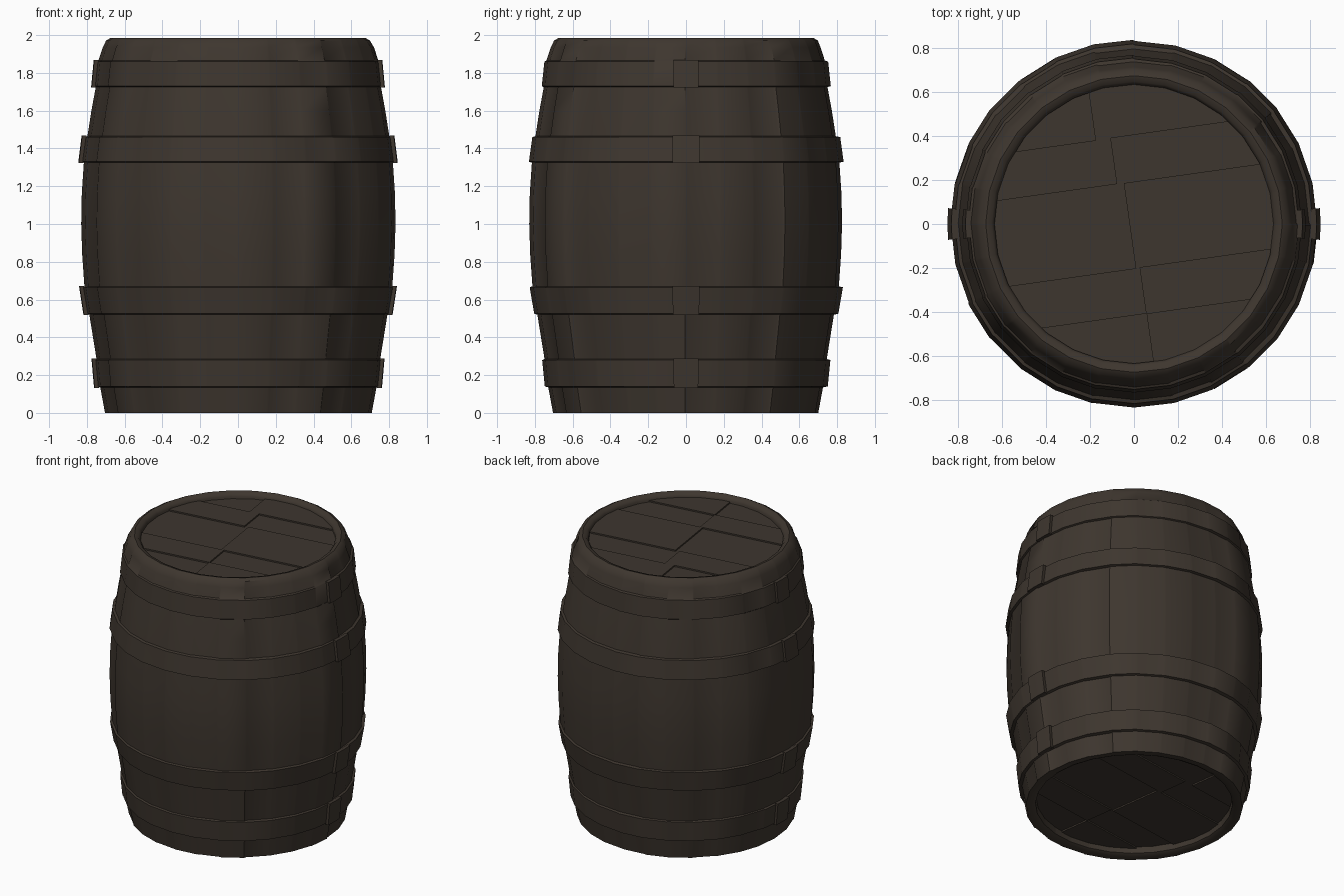
import bpy, bmesh, math, random
from mathutils import Vector

if "Cube" in bpy.data.objects:
    bpy.data.objects.remove(bpy.data.objects["Cube"])

random.seed(4)
STAVES = 28
wood = bpy.data.materials.new("dark brown wood")
wood.diffuse_color = (0.048, 0.037, 0.028, 1)
wood.use_nodes = True
wood.node_tree.nodes["Principled BSDF"].inputs["Base Color"].default_value = wood.diffuse_color


def finish(name, bm, angle=35):
    bmesh.ops.recalc_face_normals(bm, faces=bm.faces)
    me = bpy.data.meshes.new(name)
    bm.to_mesh(me)
    bm.free()
    ob = bpy.data.objects.new(name, me)
    bpy.context.collection.objects.link(ob)
    me.materials.append(wood)
    bpy.ops.object.select_all(action='DESELECT')
    ob.select_set(True)
    bpy.context.view_layer.objects.active = ob
    bpy.ops.object.shade_smooth_by_angle(angle=math.radians(angle))
    return ob


def sweep(name, columns, wrap, angle=35):
    """Join neighbouring columns of points around the axis into a surface."""
    bm = bmesh.new()
    cols = [[bm.verts.new(p) for p in c] for c in columns]
    for i in range(len(cols) if wrap else len(cols) - 1):
        a, b = cols[i], cols[(i + 1) % len(cols)]
        for j in range(len(a) - 1):
            bm.faces.new((a[j], b[j], b[j + 1], a[j + 1]))
    if not wrap:
        bm.faces.new(cols[0])
        bm.faces.new(cols[-1])
    return finish(name, bm, angle)


def ring_point(r, a, z):
    return (r * math.cos(a), r * math.sin(a), z)


# One shell: uneven staves with raised hoops and a rounded rim (radius, height, stave row?)
hoops = {"bottom": (0.14, 0.748, 0.28, 0.762), "lower": (0.525, 0.804, 0.665, 0.828),
         "upper": (1.33, 0.832, 1.46, 0.814), "top": (1.73, 0.764, 1.86, 0.750)}
stave_rows = [[(0.632, 0.09), (0.638, 0.012), (0.66, 0.0), (0.703, 0.0), (0.728, 0.135)],
              [(0.748, 0.285), (0.786, 0.52)],
              [(0.812, 0.67), (0.824, 0.84), (0.829, 1.0), (0.826, 1.16), (0.815, 1.325)],
              [(0.796, 1.465), (0.775, 1.6), (0.752, 1.725)],
              [(0.738, 1.865), (0.715, 1.935), (0.698, 1.972), (0.672, 1.986),
               (0.645, 1.978), (0.632, 1.96), (0.632, 1.92)]]
profile = []
for i, rows in enumerate(stave_rows):
    profile += [(r, z, True) for r, z in rows]
    if i < 4:
        z0, r0, z1, r1 = list(hoops.values())[i]
        profile += [(r0, z0, False), (r1, z1, False)]

columns = []
for i in range(STAVES):
    off = random.uniform(-0.005, 0.005)
    hoop_off = random.uniform(-0.003, 0.003)
    for edge in (0.03, 0.97):
        a = (i + edge) * math.tau / STAVES
        columns.append([ring_point(r + ((off if stave else hoop_off) if r > 0.7 else 0), a, z)
                        for r, z, stave in profile])
sweep("staves_and_hoops", columns, True, 42)

# Clasp plates where the hoop ends overlap
for label, (z0, r0, z1, r1) in hoops.items():
    for side, mid in (("right", 0), ("left", math.pi)):
        cols = []
        for t in (-0.085, 0, 0.085):
            a, g = mid + t, 0.014
            cols.append([ring_point(r0 - 0.01, a, z0 - 0.008), ring_point(r0 + g, a, z0 - 0.008),
                         ring_point(r1 + g, a, z1 + 0.008), ring_point(r1 - 0.01, a, z1 + 0.008)])
        sweep(f"{label}_clasp_{side}", cols, False)


def planks(name, z, drop):
    """Round head cut into slightly tilted, staggered planks at uneven levels."""
    tilt = math.radians(8)
    along = Vector((math.cos(tilt), math.sin(tilt), 0))
    across = Vector((-along.y, along.x, 0))
    cuts = [-0.7, -0.41, -0.2, 0.19, 0.4, 0.7]
    joints = [0.0, 0.0, -0.02, -0.05, -0.12]
    for n in range(5):
        for half in (0, 1):
            bm = bmesh.new()
            bmesh.ops.create_circle(bm, cap_ends=True, segments=STAVES, radius=0.634)
            planes = [(across * cuts[n], -across), (across * cuts[n + 1], across),
                      (along * joints[n], along if half == 0 else -along)]
            for co, no in planes:
                bmesh.ops.bisect_plane(bm, geom=bm.verts[:] + bm.edges[:] + bm.faces[:],
                                       plane_co=co, plane_no=no, clear_outer=True)
            level = z + (0.005 if (n + half) % 2 else -0.005)
            for v in bm.verts:
                v.co.z = level
            # thin side walls that hide the step to the next plank
            walls = bmesh.ops.extrude_edge_only(bm, edges=bm.edges[:])
            for v in walls["geom"]:
                if isinstance(v, bmesh.types.BMVert):
                    v.co.z -= drop
            ob = finish(f"{name}_{n}_{half}", bm)


planks("lid_plank", 1.95, 0.012)
planks("base_plank", 0.05, -0.012)
